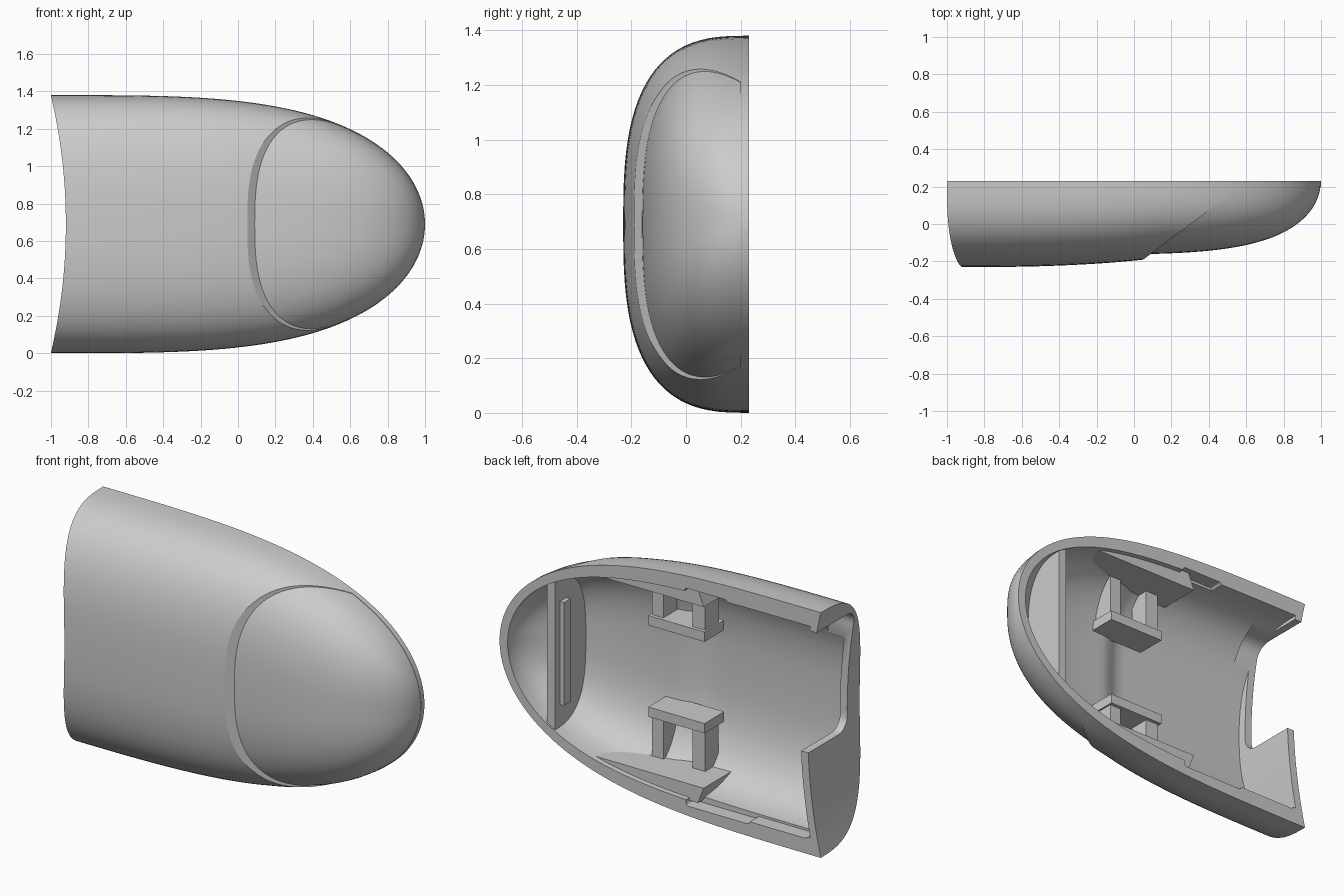
import bpy, bmesh
from math import sin, cos, pi

if "Cube" in bpy.data.objects:
    bpy.data.objects.remove(bpy.data.objects["Cube"])

MID = 0.69          # centre height of the shell


def link(name, bm):
    bmesh.ops.recalc_face_normals(bm, faces=bm.faces)
    me = bpy.data.meshes.new(name)
    bm.to_mesh(me)
    bm.free()
    ob = bpy.data.objects.new(name, me)
    bpy.context.collection.objects.link(ob)
    return ob


def step(x, a, b):
    t = min(1, max(0, (x - a) / (b - a)))
    return t * t * (3 - 2 * t)


def dome(s, p):
    return max(1 - min(s, 0.9999) ** p, 0) ** 0.5


def loft(name, x0, length, height, depth, n=2.85, y0=0.23, lip=None, rows=56, cols=48):
    """Half-ovoid made of superelliptic sections; left end is hollowed to an arc."""
    bm, rings = bmesh.new(), []
    s0 = (x0 + 1) / length
    for i in range(rows + 1):
        s = s0 + (1 - s0) * (1 - (1 - i / rows) ** 2)
        x = -1 + length * s
        h, d = height(s), depth(s, x)
        fade = 1 - step(x, -1, -0.3)
        front, back = [], []
        for j in range(cols + 1):
            c = 0 if 2 * j == cols else cos(pi * j / cols)
            q = sin(pi * j / cols) if 0 < j < cols else 0
            z = h * (1 if c > 0 else -1) * abs(c) ** (2 / n)
            vx = x + 0.08 * fade * (1 - (z / 0.687) ** 2)
            front.append(bm.verts.new((vx, y0 - d * q ** (2 / n), z + MID)))
            shared = lip is None and j in (0, cols)
            back.append(front[-1] if shared else bm.verts.new((vx, lip or y0, z + MID)))
        rings.append((front, back))
    def face(*vs):
        bm.faces.new(list(dict.fromkeys(vs)))
    for (fa, ba), (fb, bb) in zip(rings, rings[1:]):
        for j in range(cols):
            face(fa[j], fa[j + 1], fb[j + 1], fb[j])
            face(ba[j], ba[j + 1], bb[j + 1], bb[j])
        if lip:
            for j in (0, cols):
                face(fa[j], ba[j], bb[j], fb[j])
    for f, b in (rings[0], rings[-1]):
        for j in range(cols):
            face(f[j], f[j + 1], b[j + 1], b[j])
    return link(name, bm)


def prism(name, pts, axis, lo, hi):
    """Extrude a 2D outline along axis x (y,z), y (x,z) or z (x,y)."""
    bm = bmesh.new()

    def at(p, w):
        return {'x': (w, p[0], p[1]), 'y': (p[0], w, p[1]), 'z': (p[0], p[1], w)}[axis]
    a = [bm.verts.new(at(p, lo)) for p in pts]
    b = [bm.verts.new(at(p, hi)) for p in pts]
    bm.faces.new(a)
    bm.faces.new(b)
    for i in range(len(a)):
        k = (i + 1) % len(a)
        bm.faces.new((a[i], a[k], b[k], b[i]))
    return link(name, bm)


def box(name, x, y, z):
    return prism(name, [(x[0], y[0]), (x[1], y[0]), (x[1], y[1]), (x[0], y[1])], 'z', *z)


def rounded(x0, x1, y0, y1, r, seg=6):
    pts = []
    for cx, cy, q in ((x1 - r, y1 - r, 0), (x0 + r, y1 - r, 1), (x0 + r, y0 + r, 2), (x1 - r, y0 + r, 3)):
        for i in range(seg + 1):
            a = (q + i / seg) * pi / 2
            pts.append((cx + r * cos(a), cy + r * sin(a)))
    return pts


def boolean(ob, tool, op='DIFFERENCE', keep=False):
    m = ob.modifiers.new(op.lower(), 'BOOLEAN')
    m.operation, m.solver, m.object = op, 'EXACT', tool
    dg = bpy.context.evaluated_depsgraph_get()
    me = bpy.data.meshes.new_from_object(ob.evaluated_get(dg))
    ob.modifiers.clear()
    ob.data = me
    if not keep:
        bpy.data.objects.remove(tool)


def smooth(ob, angle=30):
    bpy.ops.object.select_all(action='DESELECT')
    ob.select_set(True)
    bpy.context.view_layer.objects.active = ob
    bpy.ops.object.shade_smooth_by_angle(angle=angle * pi / 180)


# outer shell: full body, trimmed by a slanted plane, with a recessed nose dome
shell = loft('outer_shell', -1, 2, lambda s: 0.69 * dome(s, 3.5),
             lambda s, x: max(0.46 * dome(s, 2.8), 0.4 * dome(s, 6.2) + 0.012))
trim = prism('trim_cutter', [(0.05, -0.19), (0.57, 0.2), (1.3, 0.2), (1.3, -0.6), (0.05, -0.6)],
             'z', -0.5, 2)
boolean(shell, trim)
nose = loft('nose_dome', -0.2, 1.998, lambda s: 0.687 * dome(s, 3.5),
            lambda s, x: 0.39 * dome(s, 6.2), n=2.7, y0=0.225)
boolean(shell, nose, 'UNION')

# hollow interior, open at the back
cavity = loft('cavity_cutter', -0.955, 1.95, lambda s: 0.595 * dome(s, 4.2),
              lambda s, x: 0.355 * dome(s, 6.2) + 0.045 * (1 - step(x, -0.02, 0.1)), lip=0.4)
boolean(shell, cavity)

# rounded opening in the end wall
boolean(shell, prism('end_opening_cutter', rounded(-0.12, 0.6, 0.57, 1.26, 0.08), 'x', -1.2, -0.8))

# slots along the rim
for i, (x0, x1, z0, z1) in enumerate([(-0.42, -0.15, 1.25, 1.295), (-0.56, -0.16, 0.07, 0.115),
                                      (-0.92, -0.5, 0.085, 0.13)]):
    boolean(shell, prism('slot_cutter', rounded(x0, x1, z0, z1, 0.02), 'y', 0.15, 0.3))
smooth(shell)

# interior fittings are clipped to a plug slightly larger than the cavity
plug = loft('fitting_plug', -0.97, 1.965, lambda s: 0.61 * dome(s, 4.2),
            lambda s, x: 0.365 * dome(s, 6.2) + 0.045 * (1 - step(x, -0.02, 0.1)), y0=0.228)
plug.hide_render = True


def fitting(ob):
    boolean(ob, plug, 'INTERSECT', keep=True)
    return ob


# cross rib behind the nose, with a thin strip on it
fitting(box('nose_rib', (0.66, 0.71), (-0.3, 0.222), (0, 1.38)))
fitting(box('rib_strip', (0.635, 0.665), (0.12, 0.18), (0.4, 0.98)))

# mirrored ledges and two-legged clips on the lower and upper sides
for side, f in (('lower', lambda z: z), ('upper', lambda z: 2 * MID - z)):
    def span(a, b):
        return tuple(sorted((f(a), f(b))))
    fitting(prism(side + '_ledge', [(-0.25, f(0.18)), (-0.2, f(0.05)), (0.7, f(0.05)), (0.7, f(0.18))],
                  'y', -0.11, 0.2))
    for tag, xa, xb in (('rear', -0.14, -0.06), ('front', 0.12, 0.19)):
        fitting(box(side + '_clip_leg_' + tag, (xa, xb), (-0.09, 0.03), span(0.16, 0.42)))
    fitting(box(side + '_clip_bar', (-0.15, 0.2), (-0.125, 0.05), span(0.405, 0.46)))

bpy.data.objects.remove(plug)
